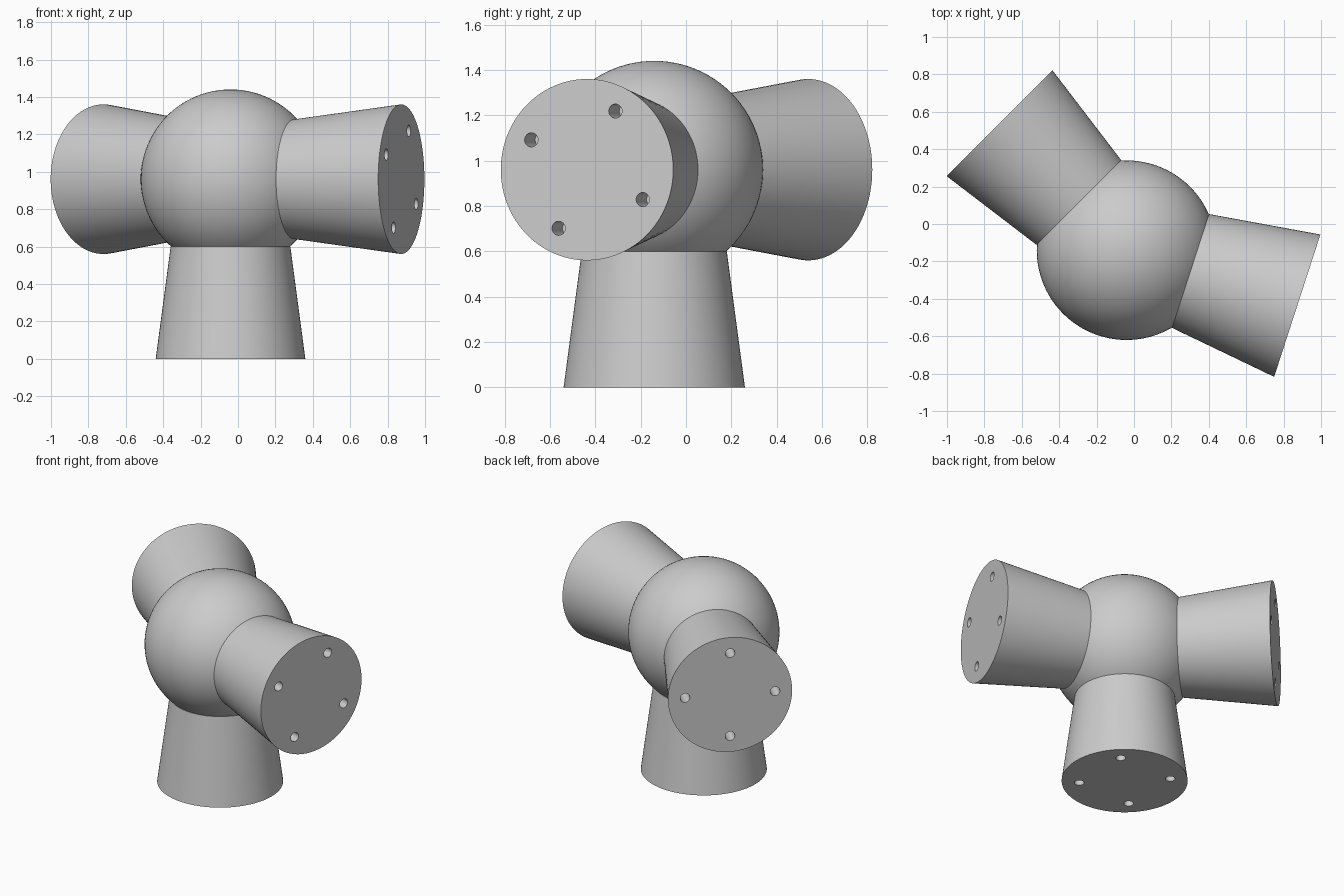
import bpy, bmesh, math
from mathutils import Matrix, Vector

if "Cube" in bpy.data.objects:
    bpy.data.objects.remove(bpy.data.objects["Cube"], do_unlink=True)

CENTRE = Vector((-0.04, -0.14, 0.96))
REACH = 0.96      # hub centre to socket face
START = 0.36      # hub centre to socket root

grey = bpy.data.materials.new("light_grey")
grey.use_nodes = True
colour = (0.6, 0.6, 0.6, 1)
grey.diffuse_color = colour
grey.node_tree.nodes["Principled BSDF"].inputs["Base Color"].default_value = colour


def make_object(name, bm):
    mesh = bpy.data.meshes.new(name)
    bm.to_mesh(mesh)
    bm.free()
    mesh.materials.append(grey)
    obj = bpy.data.objects.new(name, mesh)
    bpy.context.collection.objects.link(obj)
    return obj


def select(obj):
    bpy.ops.object.select_all(action="DESELECT")
    obj.select_set(True)
    bpy.context.view_layer.objects.active = obj


def smooth(obj):
    select(obj)
    bpy.ops.object.shade_smooth_by_angle(angle=math.radians(30))


def add_cone(bm, r1, r2, z1, z2, segments, x=0, y=0):
    bmesh.ops.create_cone(bm, cap_ends=True, segments=segments,
                          radius1=r1, radius2=r2, depth=z2 - z1,
                          matrix=Matrix.Translation((x, y, (z1 + z2) / 2)))


def socket(name, side, up, hole_angle):
    """Flared socket along side x up, with four blind screw holes in its face."""
    axis = side.cross(up)
    frame = Matrix((side, up, axis)).transposed().to_4x4()
    frame.translation = CENTRE

    body = bmesh.new()
    add_cone(body, 0.32, 0.4, START, REACH, 96)
    obj = make_object(name, body)

    holes = bmesh.new()
    for k in range(4):
        a = math.radians(hole_angle + 90 * k)
        add_cone(holes, 0.031, 0.031, REACH - 0.15, REACH + 0.05, 32,
                 0.29 * math.cos(a), 0.29 * math.sin(a))
    cutter = make_object(name + "_cutter", holes)
    cutter.hide_render = True

    obj.matrix_world = cutter.matrix_world = frame
    cut = obj.modifiers.new("screw_holes", "BOOLEAN")
    cut.operation = "DIFFERENCE"
    cut.solver = "EXACT"
    cut.object = cutter
    select(obj)
    bpy.ops.object.modifier_apply(modifier=cut.name)
    bpy.data.objects.remove(cutter, do_unlink=True)
    smooth(obj)


# Round hub
ball = bmesh.new()
bmesh.ops.create_uvsphere(ball, u_segments=96, v_segments=48, radius=0.48,
                          matrix=Matrix.Translation(CENTRE))
smooth(make_object("hub", ball))

# Two level sockets, given by compass angle and screw-hole angle
for name, angle, hole_angle in (("front_socket", -18, 63), ("back_socket", 135, 0)):
    a = math.radians(angle)
    socket(name, Vector((-math.sin(a), math.cos(a), 0)), Vector((0, 0, 1)), hole_angle)

# Socket that the model stands on
socket("base_socket", Vector((1, 0, 0)), Vector((0, -1, 0)), 45)
